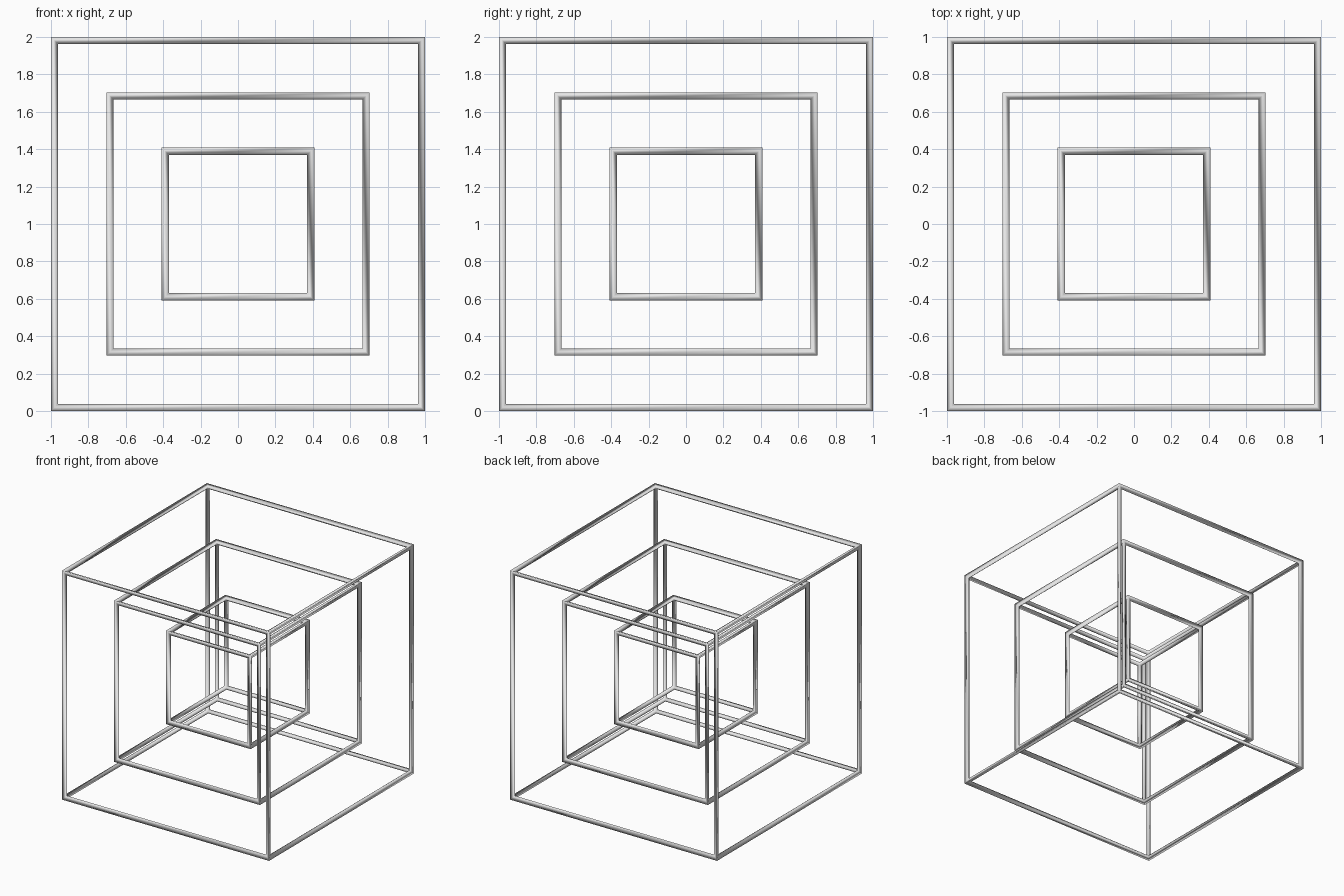
import bpy

# Clear the default cube
old = bpy.data.objects.get("Cube")
if old:
    bpy.data.objects.remove(old, do_unlink=True)

# Plain grey material
GREY = (0.8, 0.8, 0.8, 1.0)
grey = bpy.data.materials.new("plain_grey")
grey.use_nodes = True
grey.diffuse_color = GREY
grey.node_tree.nodes["Principled BSDF"].inputs["Base Color"].default_value = GREY

HALF = 0.9858      # half side of the outer cube, along the bar centre lines
BAR = 0.0493       # bar thickness
CENTRE = (0, 0, 1)


def cube_frame(name, scale):
    """Open cube frame, sized relative to the outer one."""
    bpy.ops.mesh.primitive_cube_add(size=2 * HALF * scale, location=CENTRE)
    frame = bpy.context.object
    frame.name = name
    frame.data.name = name
    frame.data.materials.append(grey)
    bpy.ops.object.shade_smooth()
    # Bars straddle the cube edges, with faces sloping inwards
    wire = frame.modifiers.new("bars", 'WIREFRAME')
    wire.thickness = BAR
    wire.offset = 0.0
    wire.use_even_offset = True
    wire.use_relative_offset = False
    wire.use_replace = True


# Three nested frames
for name, scale in (("outer_frame", 1.0), ("middle_frame", 0.7), ("inner_frame", 0.4)):
    cube_frame(name, scale)
